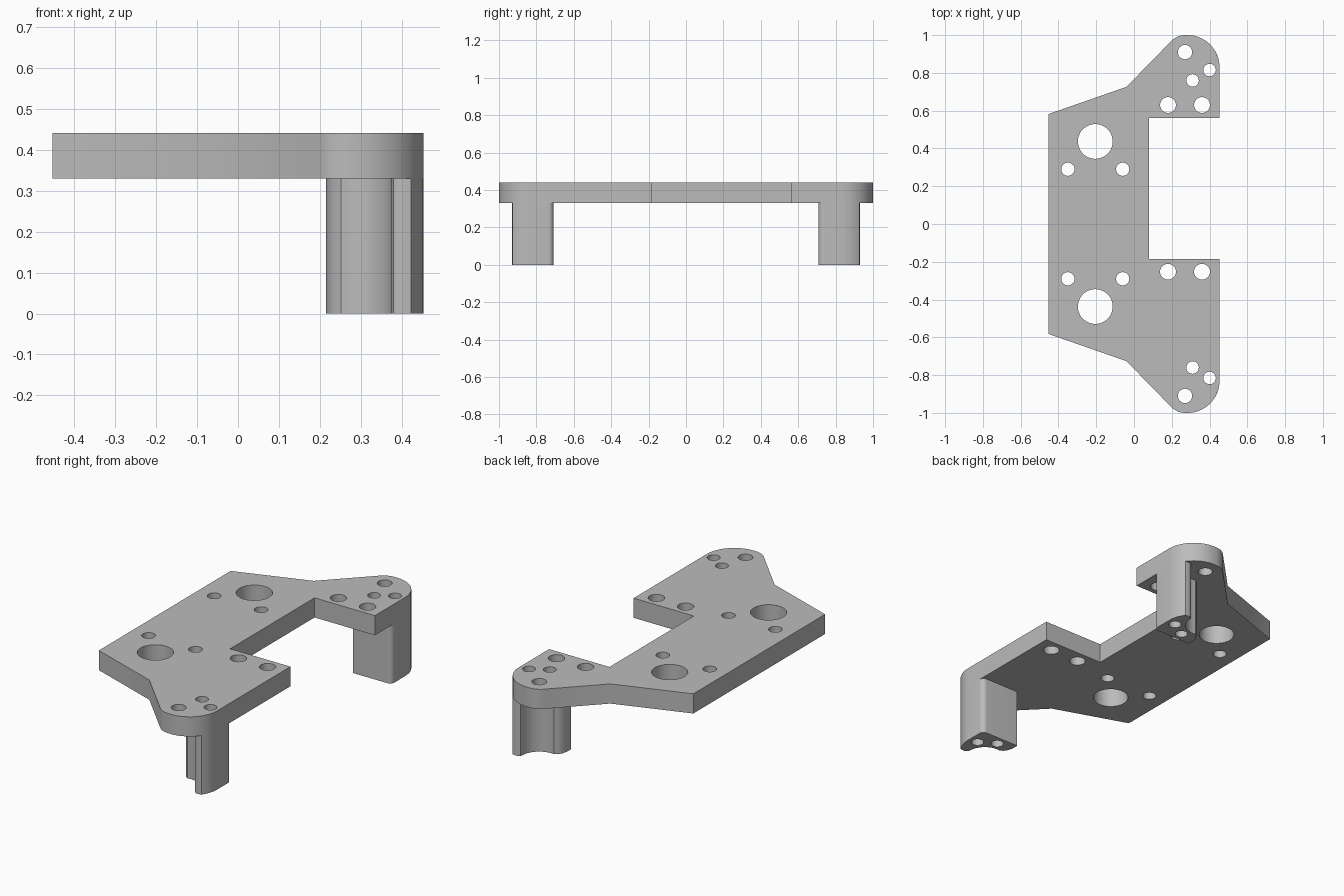
import bpy, bmesh
from math import sin, cos, radians

if "Cube" in bpy.data.objects:
    bpy.data.objects.remove(bpy.data.objects["Cube"], do_unlink=True)

grey = bpy.data.materials.new("plain grey")
grey.use_nodes = True
grey.diffuse_color = (0.5, 0.5, 0.5, 1)
grey.node_tree.nodes["Principled BSDF"].inputs["Base Color"].default_value = (0.5, 0.5, 0.5, 1)


def arc(cx, cy, r, start, end, n=12):
    """Points along an arc, angles in degrees."""
    angles = [radians(start + (end - start) * i / n) for i in range(n + 1)]
    return [(cx + r * cos(a), cy + r * sin(a)) for a in angles]


def circle(cx, cy, r, n=32):
    return arc(cx, cy, r, 0, 360 * (n - 1) / n, n - 1)


def flip(points):
    """Mirror a profile across y = 0."""
    return [(x, -y) for x, y in reversed(points)]


def extrude(name, loops, z0, z1):
    """Solid from an outer loop and its hole loops."""
    curve = bpy.data.curves.new(name, "CURVE")
    curve.dimensions = "2D"
    curve.fill_mode = "BOTH"
    curve.extrude = (z1 - z0) / 2
    for points in loops:
        spline = curve.splines.new("POLY")
        spline.points.add(len(points) - 1)
        for p, (x, y) in zip(spline.points, points):
            p.co = (x, y, 0, 1)
        spline.use_cyclic_u = True
    obj = bpy.data.objects.new(name, curve)
    bpy.context.collection.objects.link(obj)
    obj.location.z = (z0 + z1) / 2
    bpy.ops.object.select_all(action="DESELECT")
    obj.select_set(True)
    bpy.context.view_layer.objects.active = obj
    bpy.ops.object.convert(target="MESH")
    obj = bpy.context.view_layer.objects.active
    bm = bmesh.new()
    bm.from_mesh(obj.data)
    bmesh.ops.remove_doubles(bm, verts=bm.verts, dist=0.0002)
    bmesh.ops.recalc_face_normals(bm, faces=bm.faces)
    bm.to_mesh(obj.data)
    bm.free()
    obj.data.materials.clear()
    obj.data.materials.append(grey)
    bpy.ops.object.shade_smooth_by_angle(angle=radians(30))


# Plate outline: rounded ear at each end, notch on the +x side
ear = [(-0.453, 0.582), (-0.04, 0.726)] + arc(0.27, 0.9, 0.1, 135, 90, 8) + arc(0.283, 0.83, 0.17, 90, 0, 16)
notch = [(0.453, 0.562), (0.08, 0.562), (0.08, -0.184), (0.453, -0.184)]
outline = ear + notch + flip(ear)

# Holes shared by both ends, then the notch-side pairs
leg_holes = [circle(0.31, 0.76, 0.033), circle(0.4, 0.815, 0.033)]
end_holes = leg_holes + [circle(0.27, 0.91, 0.038), circle(-0.205, 0.437, 0.092, 48),
                         circle(-0.35, 0.29, 0.035), circle(-0.06, 0.29, 0.035)]
pair_holes = [circle(x, y, 0.042) for x in (0.18, 0.36) for y in (0.63, -0.253)]
extrude("plate", [outline] + end_holes + [flip(h) for h in end_holes] + pair_holes, 0.33, 0.44)

# Legs: flat inner face, rounded outside, concave relief around the ear hole
leg = ([(0.215, 0.708)] + arc(0.425, 0.736, 0.028, -90, 0, 8) + arc(0.283, 0.83, 0.17, 0, 35, 8)
       + [(0.405, 0.93), (0.39, 0.929), (0.379, 0.922)] + arc(0.27, 0.91, 0.105, 0, -100, 16)
       + [(0.235, 0.795), (0.222, 0.775), (0.215, 0.745)])
extrude("back_leg", [leg] + leg_holes, 0, 0.33)
extrude("front_leg", [flip(leg)] + [flip(h) for h in leg_holes], 0, 0.33)
